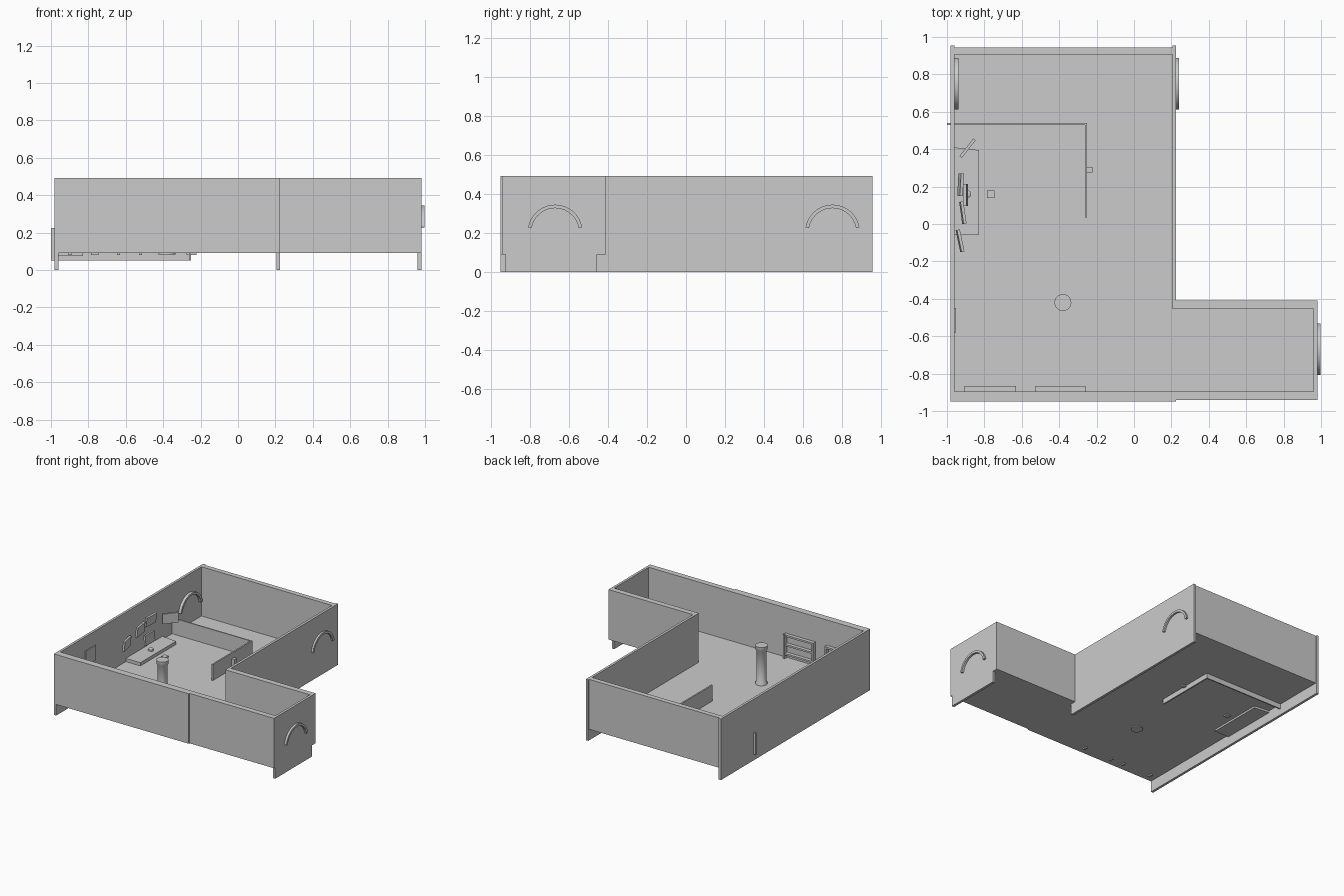
import bpy, bmesh, math
from mathutils import Vector

if "Cube" in bpy.data.objects:
    bpy.data.objects.remove(bpy.data.objects["Cube"])


def finish(name, bm):
    bmesh.ops.recalc_face_normals(bm, faces=bm.faces)
    me = bpy.data.meshes.new(name)
    bm.to_mesh(me)
    bm.free()
    ob = bpy.data.objects.new(name, me)
    bpy.context.collection.objects.link(ob)
    return ob


def box(name, x0, x1, y0, y1, z0, z1, rot=(0, 0, 0)):
    bm = bmesh.new()
    bmesh.ops.create_cube(bm, size=1)
    for v in bm.verts:
        v.co = Vector((v.co.x * (x1 - x0), v.co.y * (y1 - y0), v.co.z * (z1 - z0)))
    ob = finish(name, bm)
    ob.location = ((x0 + x1) / 2, (y0 + y1) / 2, (z0 + z1) / 2)
    ob.rotation_euler = [math.radians(a) for a in rot]
    return ob


def prism(name, points, z0, z1):
    bm = bmesh.new()
    f = bm.faces.new([bm.verts.new((x, y, z0)) for x, y in points])
    ext = bmesh.ops.extrude_face_region(bm, geom=[f])["geom"]
    bmesh.ops.translate(bm, vec=(0, 0, z1 - z0),
                        verts=[g for g in ext if isinstance(g, bmesh.types.BMVert)])
    # keep the lower cap so the solid is closed
    if not f.is_valid:
        bmesh.ops.holes_fill(bm, edges=bm.edges)
    return finish(name, bm)


def smooth(ob):
    bpy.ops.object.select_all(action='DESELECT')
    bpy.context.view_layer.objects.active = ob
    ob.select_set(True)
    bpy.ops.object.shade_smooth_by_angle(angle=math.radians(35))


def lathe(name, profile, x, y, n=24):
    bm = bmesh.new()
    rings = [[bm.verts.new((r * math.cos(2 * math.pi * i / n),
                            r * math.sin(2 * math.pi * i / n), z)) for i in range(n)]
             for r, z in profile]
    for a, b in zip(rings, rings[1:]):
        for i in range(n):
            bm.faces.new((a[i], a[(i + 1) % n], b[(i + 1) % n], b[i]))
    bm.faces.new(rings[0])
    bm.faces.new(rings[-1])
    ob = finish(name, bm)
    ob.location = (x, y, 0)
    smooth(ob)


def arch(name, x0, x1, yc, zc=0.205, r0=0.122, r1=0.14, n=20):
    bm = bmesh.new()
    rings = []
    for i in range(n + 1):
        a = math.radians(10 + 160 * i / n)
        rings.append([bm.verts.new((x, yc + r * math.cos(a), zc + r * math.sin(a)))
                      for x, r in ((x0, r0), (x1, r0), (x1, r1), (x0, r1))])
    for a, b in zip(rings, rings[1:]):
        for k in range(4):
            bm.faces.new((a[k], a[(k + 1) % 4], b[(k + 1) % 4], b[k]))
    bm.faces.new(rings[0])
    bm.faces.new(rings[-1])
    smooth(finish(name, bm))


# L-shaped floor
prism("floor", [(-.98, -.94), (.98, -.94), (.98, -.41), (.22, -.41), (.22, .945), (-.98, .945)],
      .09, .096)

# Walls: the side walls reach down below the floor
TOP = .493
box("left_wall", -.98, -.96, -.95, .955, 0, TOP)
box("main_right_wall", .205, .225, -.455, .955, 0, TOP)
box("wing_end_wall", .96, .98, -.925, -.455, 0, TOP)
box("wing_end_wall_upper", .96, .98, -.94, -.41, .09, TOP)
box("back_wall", -.975, .22, .905, .945, .09, TOP)
box("front_wall_main", -.98, .225, -.95, -.895, .09, TOP)
box("front_wall_wing", .225, .98, -.94, -.895, .09, TOP)
box("wing_back_wall", .21, .98, -.455, -.41, .09, TOP)

# Doorway arches
arch("left_arch", -.965, -.938, .75)
arch("right_arch", .215, .24, .75)
arch("wing_arch", .97, .997, -.67)

# Low L-shaped partition with a small post
prism("partition", [(-1, .53), (-.262, .53), (-.262, .035), (-.25, .035), (-.25, .54), (-1, .54)],
      .05, .225)
box("partition_post", -.25, -.222, .275, .305, .08, .18)

# Column
lathe("column", [(.045, .083), (.045, .105), (.036, .12), (.036, .365), (.045, .378), (.045, .405)],
      -.38, -.42)

# Desk, desk device and stool
prism("desk", [(-.965, -.06), (-.83, -.06), (-.83, .395), (-.965, .41)], .075, .122)
lathe("desk_device", [(.02, .12), (.02, .135), (.012, .14)], -.89, .16, 12)
box("stool", -.785, -.745, .14, .18, .08, .11)

# Floating screens around the desk: x, y, z, turn, tilt
for i, (x, y, z, turn, tilt) in enumerate([
        (-.89, .405, .29, -38, 0), (-.927, .21, .34, -3, 10), (-.90, .155, .22, 0, -5),
        (-.915, .06, .32, 8, 5), (-.93, -.09, .26, 12, 5)]):
    box(f"screen_{i + 1}", x - .008, x + .008, y - .06, y + .06, z - .04, z + .04, (0, tilt, turn))

# Flat panel on the left wall
box("wall_panel", -.962, -.953, -.58, -.45, .26, .38)

# Open shelf units on the front wall
for n, (x0, x1) in enumerate([(-.905, -.63), (-.53, -.26)]):
    for s, x in (("left", x0), ("right", x1 - .016)):
        box(f"shelf_{n + 1}_{s}_side", x, x + .016, -.897, -.865, .08, .29)
    for k, z in enumerate((.125, .2, .275)):
        box(f"shelf_{n + 1}_board_{k + 1}", x0 + .01, x1 - .01, -.897, -.866, z, z + .014)
